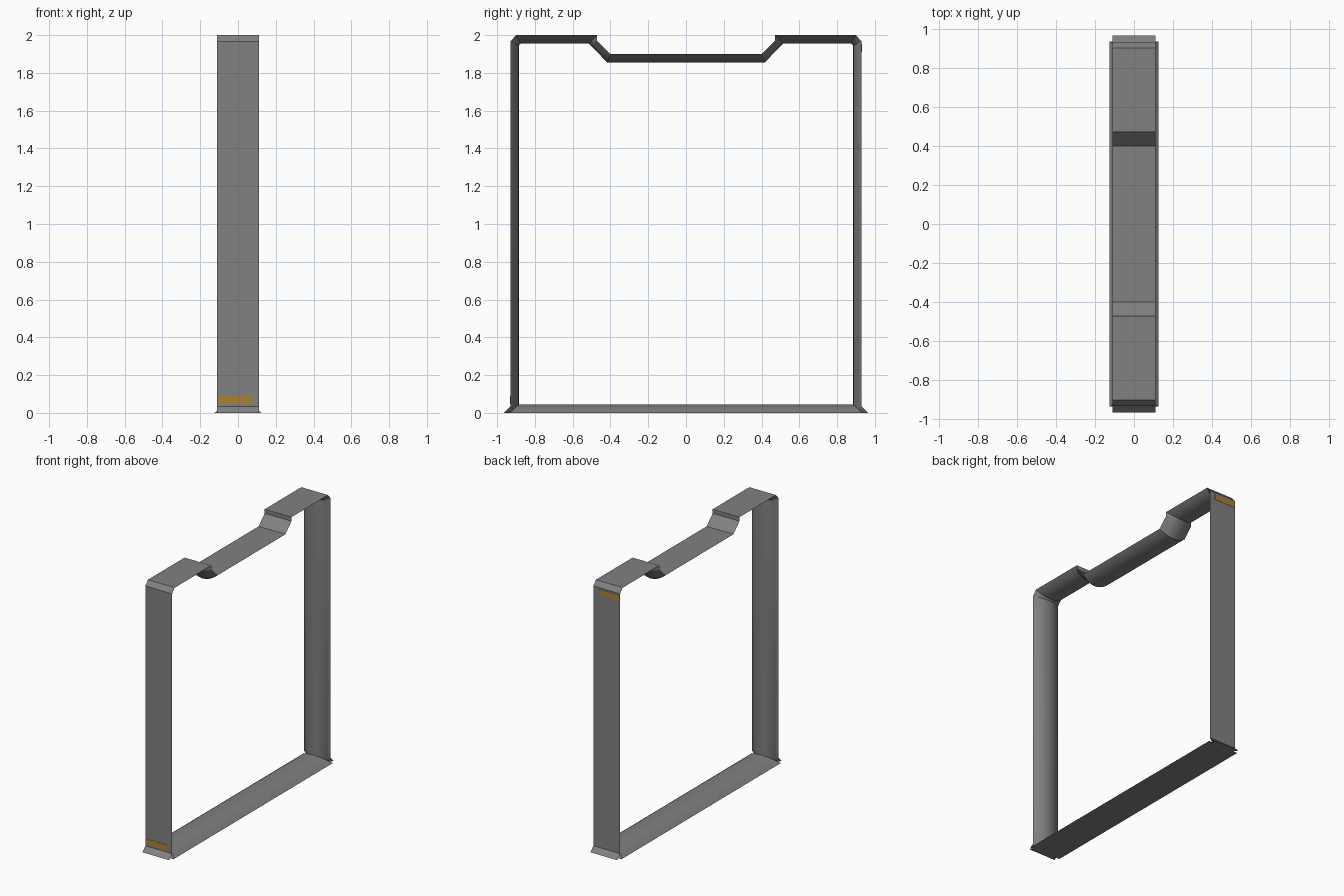
import bpy, bmesh, math

if "Cube" in bpy.data.objects:
    bpy.data.objects.remove(bpy.data.objects["Cube"])


def material(name, rgb):
    m = bpy.data.materials.new(name)
    m.diffuse_color = (*rgb, 1)
    m.use_nodes = True
    m.node_tree.nodes["Principled BSDF"].inputs["Base Color"].default_value = m.diffuse_color
    return m


GREY = material("grey metal", (0.22, 0.22, 0.22))
AMBER = material("amber mark", (0.40, 0.22, 0.04))
SEG = 10


def arc_profile(half_width):
    """Flat outside, gently rounded inside: (x, depth fraction) points."""
    r = (half_width ** 2 + 0.045 ** 2) / 0.09
    a = math.asin(half_width / r)
    pts = []
    for i in range(SEG + 1):
        t = -a + 2 * a * i / SEG
        pts.append((r * math.sin(t), (r * math.cos(t) - r + 0.045) / 0.045))
    return pts


def sweep(name, stations, half_width):
    """Skin the profile along pairs of (outer, inner) points in the yz plane."""
    bm = bmesh.new()
    rings = []
    for (oy, oz), (iy, iz) in stations:
        rings.append([bm.verts.new((x, oy + (iy - oy) * d, oz + (iz - oz) * d))
                      for x, d in arc_profile(half_width)])
    n = SEG + 1
    for a, b in zip(rings, rings[1:]):
        for i in range(n):
            j = (i + 1) % n
            bm.faces.new((a[i], a[j], b[j], b[i]))
    bm.faces.new(rings[0])
    bm.faces.new(rings[-1][::-1])
    bmesh.ops.recalc_face_normals(bm, faces=bm.faces)
    me = bpy.data.meshes.new(name)
    bm.to_mesh(me)
    bm.free()
    ob = bpy.data.objects.new(name, me)
    bpy.context.collection.objects.link(ob)
    me.materials.append(GREY)
    bpy.ops.object.select_all(action='DESELECT')
    ob.select_set(True)
    bpy.context.view_layer.objects.active = ob
    bpy.ops.object.shade_smooth_by_angle(angle=math.radians(25))
    return ob


# Uprights, chamfered corners and stepped top as one bent strip
half = [((-.965, 0), (-.885, 0)),
        ((-.93, .035), (-.885, .035)),
        ((-.93, 1.965), (-.885, 1.945)),
        ((-.90, 2.0), (-.875, 1.955)),
        ((-.47, 2.0), (-.515, 1.955)),
        ((-.47, 1.97), (-.505, 1.947)),
        ((-.40, 1.90), (-.417, 1.855))]
mirrored = [((-o[0], o[1]), (-i[0], i[1])) for o, i in reversed(half)]
sweep("upright_and_top_frame", half + mirrored, 0.11)

# Slightly wider floor bar with mitred ends
sweep("floor_bar", [((s * .935, 0), (s * .885, .045)) for s in (-1, 1)], 0.125)

# Plain amber marks: low on the front, high on the back
for name, y, z in (("front_mark", -.93, .068), ("back_mark", .93, 1.932)):
    bpy.ops.mesh.primitive_cube_add(size=1, location=(-.02, y, z))
    ob = bpy.context.object
    ob.name = name
    ob.scale = (.176, .004, .043)
    ob.data.materials.append(AMBER)
